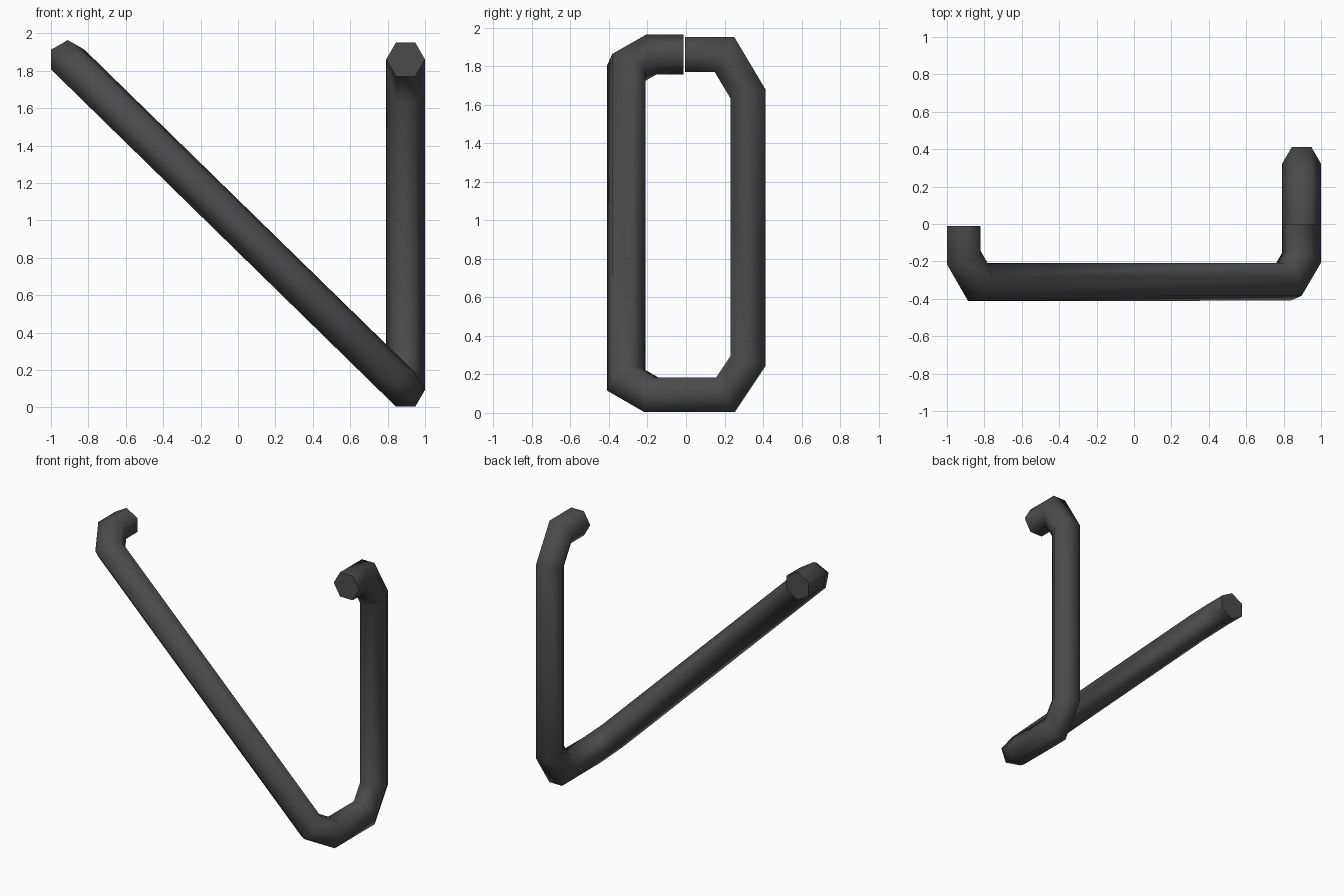
import bpy, bmesh, math
from mathutils import Vector

if "Cube" in bpy.data.objects:
    bpy.data.objects.remove(bpy.data.objects["Cube"])

R = 0.104  # hexagon radius of the bar


def hexagon(centre, start):
    """Six-sided ring in the XZ plane."""
    return [Vector(centre) + Vector((R * math.cos(start + i * math.pi / 3), 0,
                                     R * math.sin(start + i * math.pi / 3))) for i in range(6)]


def sweep(path, start):
    """Carry a hexagon along the path with mitred bends, up to the second-last point."""
    pts = [Vector(p) for p in path]
    rings = [hexagon(pts[0], start)]
    for a, b, c in zip(pts, pts[1:], pts[2:]):
        d = (b - a).normalized()
        n = d + (c - b).normalized()
        rings.append([v + d * ((b - v).dot(n) / d.dot(n)) for v in rings[-1]])
    return rings


# long diagonal run
low, high = (0.82, -0.31, 0.169), (-0.835, -0.31, 1.786)
run = (Vector(high) - Vector(low)).normalized()
side = Vector((run.z, 0, -run.x))

# right hook, upright and foot
right = sweep([(0.896, -0.005, 1.86), (0.896, 0.20, 1.86), (0.896, 0.322, 1.655),
               (0.896, 0.322, 0.27), (0.896, 0.205, 0.094), (0.896, -0.18, 0.094),
               low, high], 0)
# left hook
left = sweep([(-0.91, -0.012, 1.86), (-0.91, -0.18, 1.86), high, low], math.pi / 2)


# slight twist along the diagonal: choose the ring pairing
def score(order):
    pairs = [(a, left[-1][j]) for a, j in zip(right[-1], order)]
    width = max(((a + b) / 2 - (Vector(low) + Vector(high)) / 2).dot(side) for a, b in pairs)
    return sum((a - b).length for a, b in pairs) - 0.5 * width


orders = [[(k + s * i) % 6 for i in range(6)] for k in range(6) for s in (1, -1)]
best = min(orders, key=score)
rings = right + [[ring[j] for j in best] for ring in reversed(left)]

bm = bmesh.new()
loops = [[bm.verts.new(v) for v in ring] for ring in rings]
for a, b in zip(loops, loops[1:]):
    for i in range(6):
        j = (i + 1) % 6
        bm.faces.new((a[i], a[j], b[j], b[i]))
bm.faces.new(loops[0])
bm.faces.new(loops[-1])
bmesh.ops.recalc_face_normals(bm, faces=bm.faces[:])

mesh = bpy.data.meshes.new("bent_bar")
bm.to_mesh(mesh)
bm.free()
bar = bpy.data.objects.new("bent_bar", mesh)
bpy.context.collection.objects.link(bar)
mat = bpy.data.materials.new("dark grey")
mat.diffuse_color = (0.07, 0.07, 0.07, 1)
mat.use_nodes = True
mat.node_tree.nodes["Principled BSDF"].inputs["Base Color"].default_value = mat.diffuse_color
mesh.materials.append(mat)

bpy.context.view_layer.objects.active = bar
bar.select_set(True)
bpy.ops.object.shade_smooth_by_angle(angle=math.radians(70))
